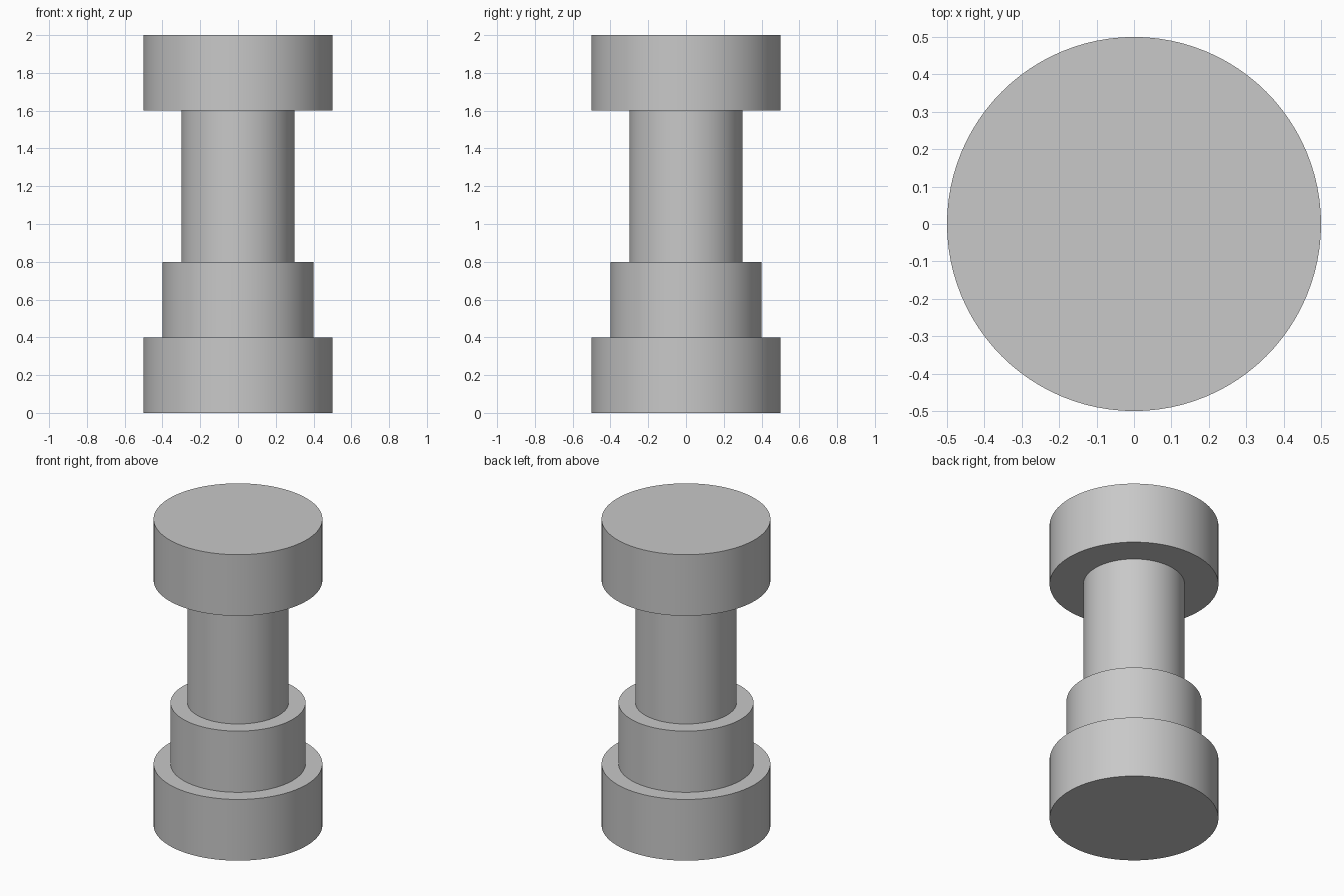
import bpy
import math

cube = bpy.data.objects.get("Cube")
if cube:
    bpy.data.objects.remove(cube, do_unlink=True)

# One plain grey for the whole model
grey = bpy.data.materials.new("plain_grey")
grey.use_nodes = True
colour = (0.58, 0.58, 0.58, 1.0)
grey.diffuse_color = colour
grey.node_tree.nodes["Principled BSDF"].inputs["Base Color"].default_value = colour


def add_drum(name, radius, bottom, top):
    """Upright round section with smooth sides and sharp rims."""
    bpy.ops.mesh.primitive_cylinder_add(
        vertices=96, radius=radius, depth=top - bottom,
        location=(0, 0, (bottom + top) / 2))
    drum = bpy.context.object
    drum.name = name
    drum.data.materials.append(grey)
    bpy.ops.object.shade_smooth_by_angle(angle=math.radians(30))
    return drum


# Stacked sections, from the floor up
add_drum("base", 0.5, 0.0, 0.4)
add_drum("collar", 0.4, 0.4, 0.8)
add_drum("shaft", 0.3, 0.8, 1.6)
add_drum("head", 0.5, 1.6, 2.0)
